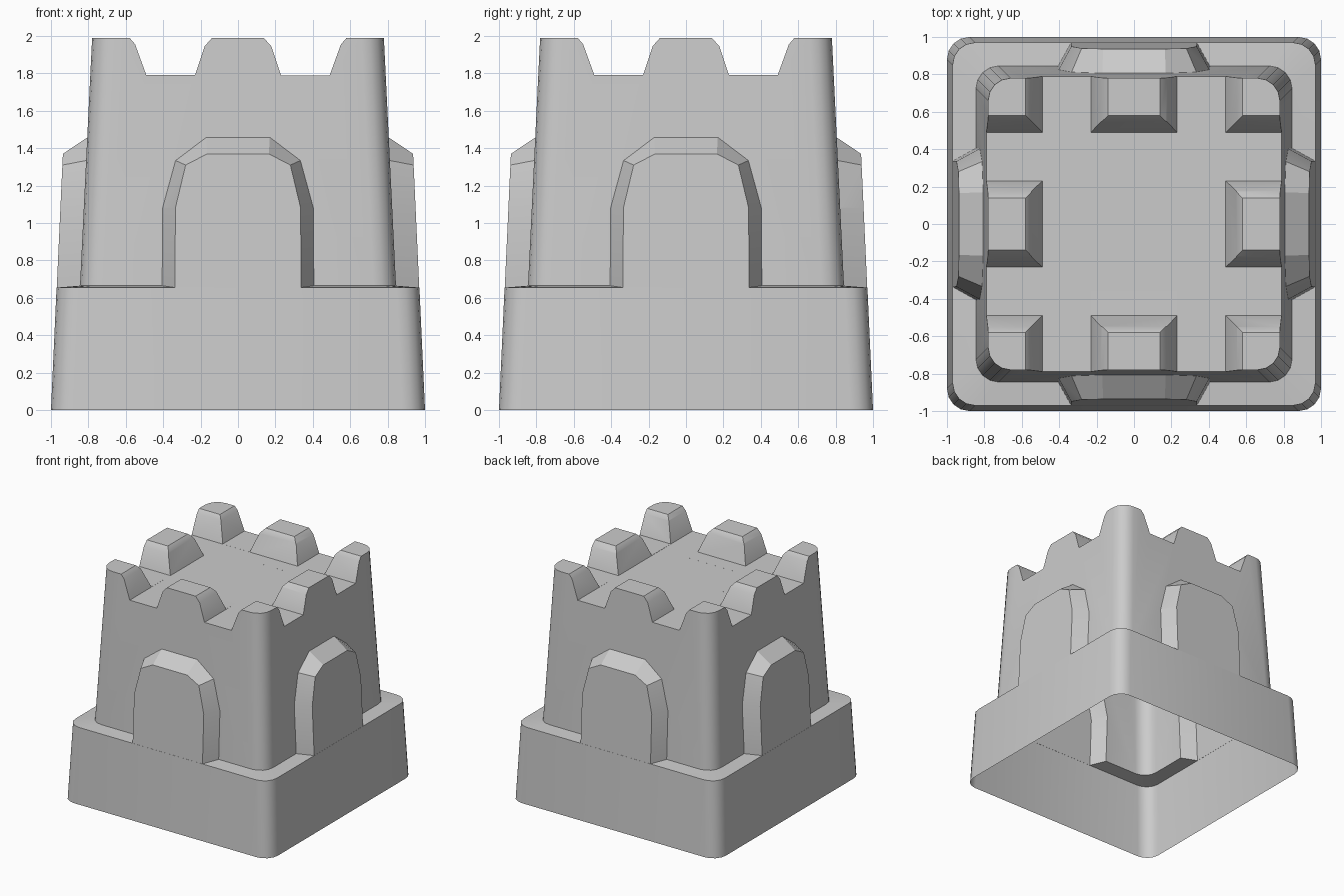
import bpy, bmesh, math
from mathutils import Matrix

if "Cube" in bpy.data.objects:
    bpy.data.objects.remove(bpy.data.objects["Cube"])


def loft(name, rings):
    """Closed solid skinned through rings with equal point counts."""
    bm = bmesh.new()
    vs = [[bm.verts.new(p) for p in r] for r in rings]
    n = len(vs[0])
    for a, b in zip(vs, vs[1:]):
        for i in range(n):
            j = (i + 1) % n
            bm.faces.new((a[i], a[j], b[j], b[i]))
    bm.faces.new(vs[0][::-1])
    bm.faces.new(vs[-1])
    bmesh.ops.recalc_face_normals(bm, faces=bm.faces)
    me = bpy.data.meshes.new(name)
    bm.to_mesh(me)
    bm.free()
    ob = bpy.data.objects.new(name, me)
    bpy.context.collection.objects.link(ob)
    return ob


def rounded_square(half, z, radius=0.12, seg=4):
    pts = []
    c = half - radius
    for q, (sx, sy) in enumerate(((1, 1), (-1, 1), (-1, -1), (1, -1))):
        for k in range(seg + 1):
            a = math.pi / 2 * (q + k / seg)
            pts.append((sx * c + radius * math.cos(a), sy * c + radius * math.sin(a), z))
    return pts


def base_half(z):
    return 1.0 - 0.03 * z / 0.655


def wall_half(z):
    return 0.845 - 0.065 * (z - 0.66) / 1.33


# Base block with a slightly sloped ledge
castle = loft("sand_castle", [rounded_square(1.0, 0), rounded_square(base_half(0.655), 0.655),
                              rounded_square(0.80, 0.669)])

# Tower walls
tower = loft("tower", [rounded_square(wall_half(z), z) for z in (0.4, 1.99)])
helpers = [(tower, 'UNION')]

# Raised arch on every side, flush with the base face
inner = [(0.337, 0.5), (0.335, 1.08), (0.28, 1.31), (0.165, 1.37)]
outer = [(0.408, 0.5), (0.405, 1.08), (0.335, 1.335), (0.17, 1.46)]


def mirrored(side):
    return side + [(-x, z) for x, z in reversed(side)]


for i in range(4):
    arch = loft("arch", [
        [(x, -base_half(z) + 0.001, z) for x, z in mirrored(inner)],
        [(x, -wall_half(z) + 0.003, z) for x, z in mirrored(outer)],
        [(x, -0.62, z) for x, z in mirrored(outer)]])
    arch.data.transform(Matrix.Rotation(i * math.pi / 2, 4, 'Z'))
    helpers.append((arch, 'UNION'))

# Crenel notches running across the top both ways
notch = [(0.23, 1.79), (0.49, 1.79), (0.55, 1.955), (0.58, 1.99),
         (0.61, 2.05), (0.10, 2.05), (0.138, 1.99), (0.178, 1.945)]
for i in range(4):
    dz = 0.0004 * i
    cut = loft("notch", [[(x, y, z + dz) for x, z in notch] for y in (-1.2, 1.2)])
    cut.data.transform(Matrix.Rotation(i * math.pi / 2, 4, 'Z'))
    helpers.append((cut, 'DIFFERENCE'))

# Clear the middle of the roof
roof = loft("roof_cut", [[(s * x, s * y, z) for s in (1, -1) for x, y in ((0.36, -0.36), (0.36, 0.36))]
                         for z in (1.7897, 2.1)])
helpers.append((roof, 'DIFFERENCE'))

# Combine everything into one shell
for ob, op in helpers:
    ob.hide_render = True
    m = castle.modifiers.new(ob.name, 'BOOLEAN')
    m.operation = op
    m.solver = 'EXACT'
    m.object = ob
dg = bpy.context.evaluated_depsgraph_get()
shell = bpy.data.meshes.new_from_object(castle.evaluated_get(dg))
castle.modifiers.clear()
castle.data = shell
for ob, _ in helpers:
    bpy.data.objects.remove(ob)

# Open underside
bm = bmesh.new()
bm.from_mesh(shell)
under = [f for f in bm.faces if all(v.co.z < 0.001 for v in f.verts)]
bmesh.ops.delete(bm, geom=under, context='FACES')
bmesh.ops.remove_doubles(bm, verts=bm.verts, dist=0.0015)
bm.to_mesh(shell)
bm.free()

bpy.context.view_layer.objects.active = castle
castle.select_set(True)
bpy.ops.object.shade_smooth_by_angle(angle=math.radians(28))
